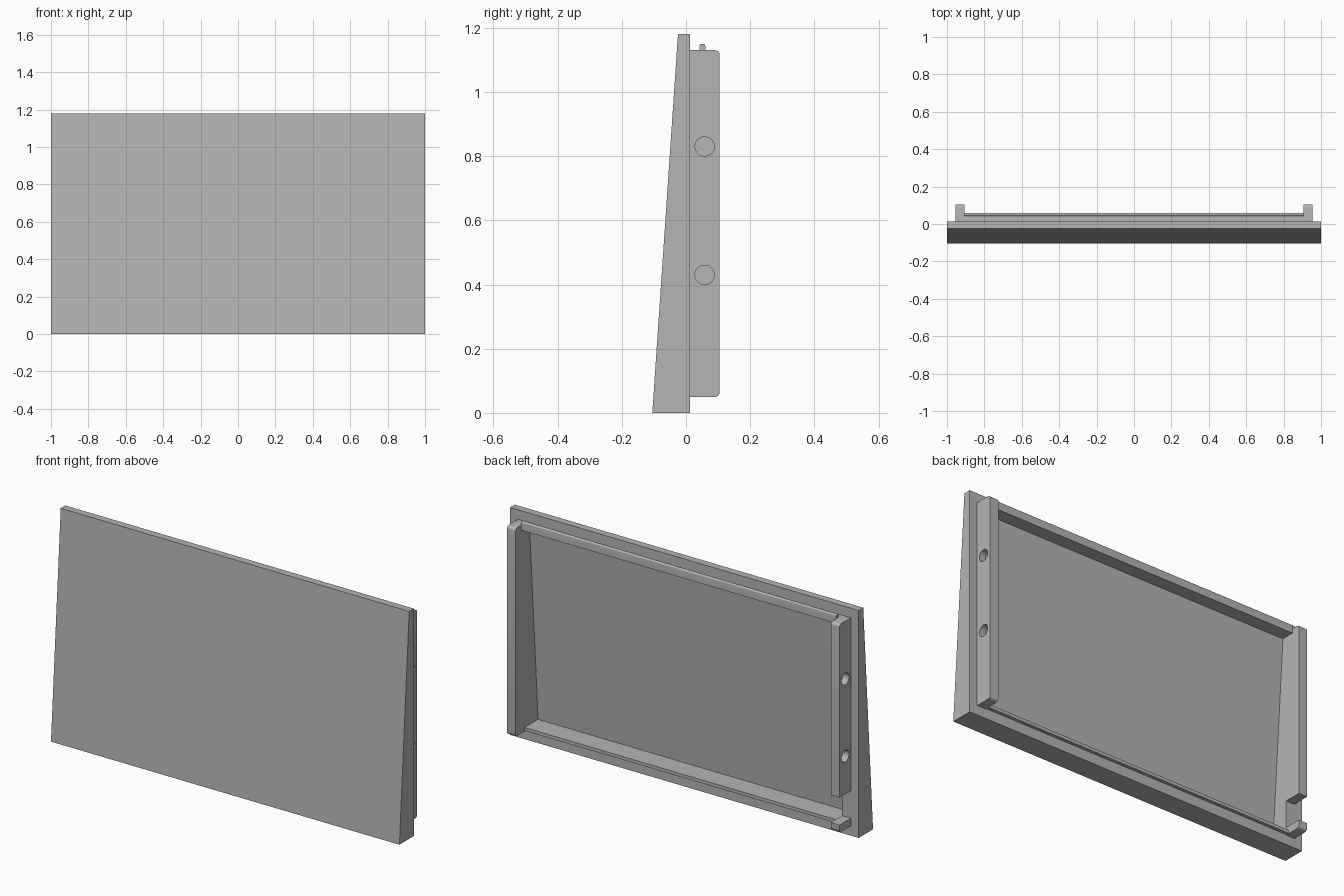
import bpy, bmesh, math
from mathutils import Matrix

cube = bpy.data.objects.get("Cube")
if cube:
    bpy.data.objects.remove(cube, do_unlink=True)

grey = bpy.data.materials.new("plain grey")
grey.use_nodes = True
grey.diffuse_color = (0.46, 0.46, 0.46, 1)
grey.node_tree.nodes["Principled BSDF"].inputs["Base Color"].default_value = (0.46, 0.46, 0.46, 1)

HEIGHT = 1.18
BACK = 0.013          # rear face of the wedge frame
INNER, OUTER = 0.905, 0.955   # rail side planes
REAR = 0.105


def finish(name, bm):
    bmesh.ops.recalc_face_normals(bm, faces=bm.faces)
    mesh = bpy.data.meshes.new(name)
    bm.to_mesh(mesh)
    bm.free()
    mesh.materials.append(grey)
    obj = bpy.data.objects.new(name, mesh)
    bpy.context.collection.objects.link(obj)
    return obj


def extrude(name, profile, x0, x1, rounded=(), radius=0.015):
    """Extrude a (y, z) profile along x, rounding the listed corners."""
    bm = bmesh.new()
    face = bm.faces.new([bm.verts.new((x0, y, z)) for y, z in profile])
    corners = [profile[i] for i in rounded]
    new = bmesh.ops.extrude_face_region(bm, geom=[face])["geom"]
    verts = [g for g in new if isinstance(g, bmesh.types.BMVert)]
    bmesh.ops.translate(bm, verts=verts, vec=(x1 - x0, 0, 0))
    edges = []
    for e in bm.edges:
        a, b = (v.co for v in e.verts)
        if abs(a.x - b.x) > 1e-5 and any(
                abs(a.y - y) + abs(a.z - z) < 1e-5 for y, z in corners):
            edges.append(e)
    if edges:
        bmesh.ops.bevel(bm, geom=edges, offset=radius, segments=5,
                        profile=0.5, affect='EDGES')
    return finish(name, bm)


def box_profile(y0, y1, z0, z1):
    return [(y0, z0), (y1, z0), (y1, z1), (y0, z1)]


def cut(obj, cutter):
    cutter.hide_render = True
    mod = obj.modifiers.new("cut", 'BOOLEAN')
    mod.operation = 'DIFFERENCE'
    mod.solver = 'EXACT'
    mod.object = cutter
    bpy.context.view_layer.objects.active = obj
    bpy.ops.object.modifier_apply(modifier=mod.name)
    bpy.data.objects.remove(cutter, do_unlink=True)


def smooth(obj):
    bpy.ops.object.select_all(action='DESELECT')
    obj.select_set(True)
    bpy.context.view_layer.objects.active = obj
    bpy.ops.object.shade_smooth_by_angle(angle=math.radians(30))


# Wedge-shaped front shell, hollow and open at the back
shell = extrude("front_shell",
                [(-0.105, 0), (BACK, 0), (BACK, HEIGHT), (-0.025, HEIGHT)], -1, 1)
cut(shell, extrude("cavity",
                   [(-0.08, 0.07), (0.2, 0.07), (0.2, 1.105), (-0.01, 1.105)],
                   -INNER, INNER))

# Side rails with blind screw holes on their outer faces
for side, name in ((1, "left_rail"), (-1, "right_rail")):
    rail = extrude(name, box_profile(BACK, REAR, 0.05, 1.13),
                   side * INNER, side * OUTER, rounded=(1, 2))
    if side < 0:
        # Cable gap near the foot of the right rail
        cut(rail, extrude("gap", box_profile(BACK - 0.05, 0.2, 0.09, 0.232),
                          -1.1, -0.8))
    for z in (0.43, 0.83):
        bm = bmesh.new()
        bmesh.ops.create_cone(
            bm, cap_ends=True, segments=32, radius1=0.03, radius2=0.03, depth=0.07,
            matrix=Matrix.Translation((side * OUTER, 0.058, z))
            @ Matrix.Rotation(math.pi / 2, 4, 'Y'))
        cut(rail, finish("hole", bm))
    smooth(rail)

# Hooked lip along the top of the opening
lip = extrude("top_lip",
              [(BACK, 1.105), (0.06, 1.105), (0.06, 1.15), (0.042, 1.15),
               (0.042, 1.13), (BACK, 1.13)],
              -INNER, INNER, rounded=(2, 3), radius=0.007)
smooth(lip)

# Thin ledge along the bottom of the opening
extrude("bottom_lip", box_profile(BACK, 0.03, 0.053, 0.07), -INNER, INNER)
